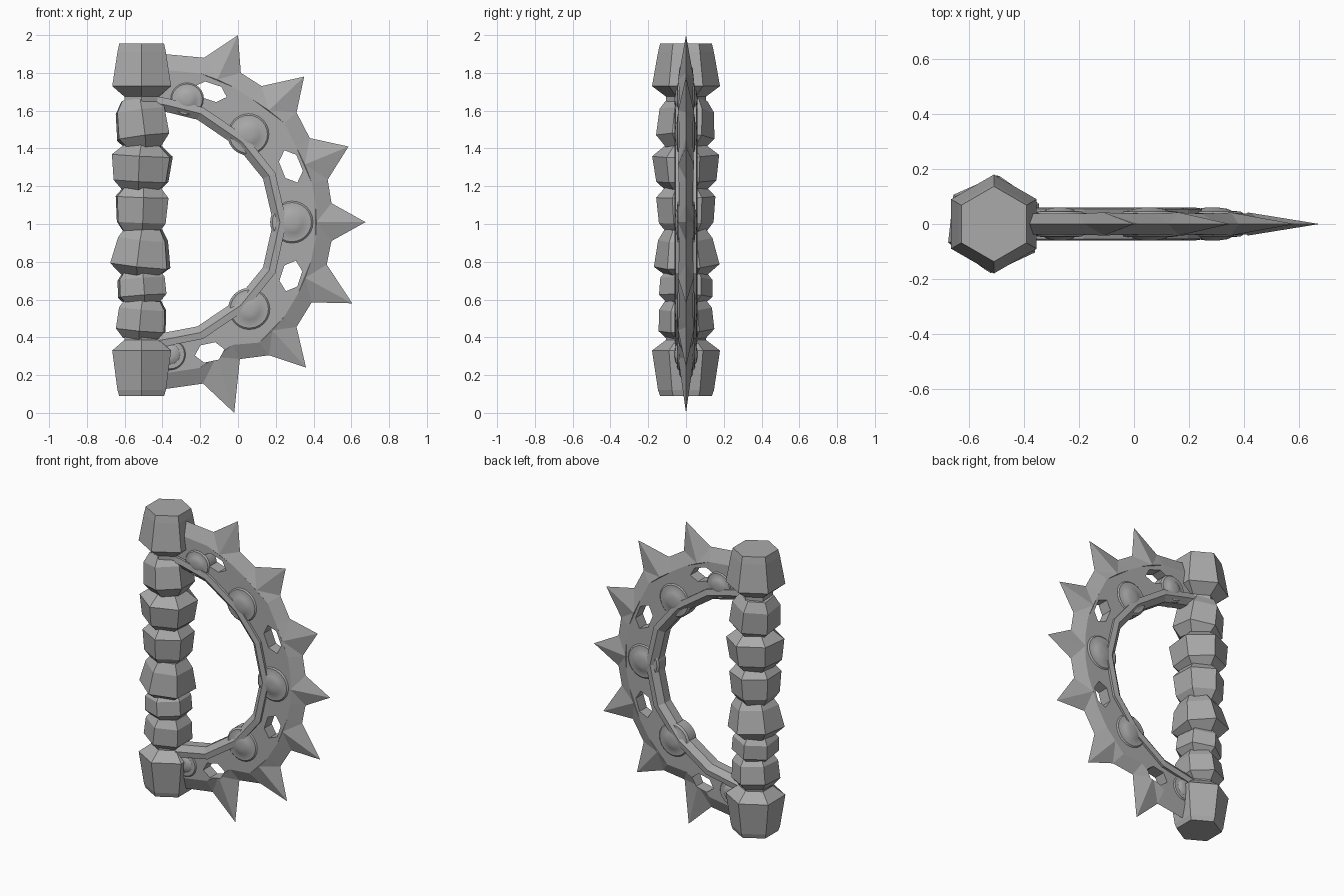
import bpy, bmesh, math
from mathutils import Vector, Matrix

if "Cube" in bpy.data.objects:
    bpy.data.objects.remove(bpy.data.objects["Cube"])

GREY = (0.4, 0.4, 0.4, 1)
metal = bpy.data.materials.new("grey_metal")
metal.use_nodes = True
metal.diffuse_color = GREY
metal.node_tree.nodes["Principled BSDF"].inputs["Base Color"].default_value = GREY

AXIS_X = -0.51                        # handle axis
CENTRE = Vector((-0.38, 0, 1.01))     # centre of the bow


def finish(name, bm):
    bmesh.ops.recalc_face_normals(bm, faces=bm.faces)
    mesh = bpy.data.meshes.new(name)
    bm.to_mesh(mesh)
    bm.free()
    mesh.materials.append(metal)
    obj = bpy.data.objects.new(name, mesh)
    bpy.context.collection.objects.link(obj)
    return obj


def bridge(bm, rings):
    """Skin closed rings of equal length and cap both ends."""
    n = len(rings[0])
    for a, b in zip(rings, rings[1:]):
        for i in range(n):
            j = (i + 1) % n
            bm.faces.new((a[i], a[j], b[j], b[i]))
    bm.faces.new(rings[0])
    bm.faces.new(rings[-1])


def turned(name, profile, sides, matrix):
    """Faceted turned part: profile of (radius, height) about local z."""
    bm = bmesh.new()
    rings = []
    for r, z in profile:
        angles = [2 * math.pi * i / sides + math.pi / 2 for i in range(sides)]
        rings.append([bm.verts.new(matrix @ Vector((r * math.cos(a), r * math.sin(a), z)))
                      for a in angles])
    bridge(bm, rings)
    return finish(name, bm)


# Handle core and end caps
at_axis = Matrix.Translation((AXIS_X, 0, 0))
turned("handle_core", [(0.105, 0.3), (0.105, 1.75)], 6, at_axis)
turned("top_cap", [(0.1, 1.67), (0.18, 1.73), (0.148, 1.91), (0.137, 1.955)], 6, at_axis)
turned("bottom_cap", [(0.137, 0.09), (0.148, 0.12), (0.18, 0.33), (0.1, 0.39)], 6, at_axis)

# Irregular grip beads: top z, bottom z, upper radius, lower radius, tilt, turn
beads = [
    (1.66, 1.40, 0.145, 0.155, -7, 4),
    (1.42, 1.17, 0.178, 0.16, 3, -5),
    (1.20, 0.95, 0.157, 0.145, 2, 3),
    (0.98, 0.72, 0.145, 0.175, 6, -6),
    (0.75, 0.58, 0.138, 0.142, -4, 5),
    (0.60, 0.39, 0.14, 0.148, 5, -3),
]
for i, (top, low, r1, r2, tilt, turn) in enumerate(beads):
    h = top - low
    m = (Matrix.Translation((AXIS_X, 0, (top + low) / 2))
         @ Matrix.Rotation(math.radians(tilt), 4, 'Y')
         @ Matrix.Rotation(math.radians(tilt / 2), 4, 'X')
         @ Matrix.Rotation(math.radians(turn), 4, 'Z'))
    turned(f"grip_bead_{i + 1}",
           [(0.1, -h / 2), (r2, -0.27 * h), (r1, 0.27 * h), (0.105, h / 2)], 6, m)

# Spiked bow plate: start, then (valley, tip, valley) per spike, then end
start, end = (-0.5, 1.91), (-0.5, 0.11)
spikes = [
    ((-0.18, 1.88), (0, 2.0), (0.015, 1.80)),
    ((0.125, 1.73), (0.35, 1.78), (0.31, 1.59)),
    ((0.38, 1.455), (0.585, 1.41), (0.475, 1.235)),
    ((0.495, 1.11), (0.675, 1.01), (0.495, 0.91)),
    ((0.47, 0.785), (0.605, 0.58), (0.39, 0.585)),
    ((0.31, 0.455), (0.36, 0.24), (0.165, 0.305)),
    ((0.01, 0.285), (-0.02, 0), (-0.185, 0.155)),
]


def flat(p):
    return Vector((p[0], 0, p[1]))


def inner(p):
    """Point under the rim on the ray from the bow centre."""
    d = flat(p) - CENTRE
    return CENTRE + d / math.hypot(d.x / 0.59, d.z / 0.615)


def inset(v, amount):
    return v + (CENTRE - v).normalized() * amount


bm = bmesh.new()
nodes = [start] + [p for a, t, b in spikes for p in (a, b)] + [end]
edge = [bm.verts.new(flat(p)) for p in nodes]
tips = [bm.verts.new(flat(t)) for a, t, b in spikes]
skins = []
for side in (-1, 1):
    def lift(v, y):
        return bm.verts.new(v + Vector((0, side * y, 0)))
    mid = [lift(inset(flat(p), 0.085), 0.038) for p in nodes]
    bore = [lift(inner(p), 0.04) for p in nodes]
    skins.append((mid, bore))
    for i in range(len(nodes) - 1):
        if i % 2:      # spike with a raised centre ridge
            a, b, tip = edge[i], edge[i + 1], tips[i // 2]
            ridge = lift(inset((a.co + b.co) / 2, 0.08), 0.042)
            for tri in ((a, tip, ridge), (tip, b, ridge), (a, ridge, mid[i]),
                        (ridge, b, mid[i + 1]), (mid[i], ridge, mid[i + 1])):
                bm.faces.new(tri)
        else:
            bm.faces.new((edge[i], edge[i + 1], mid[i + 1], mid[i]))
        bm.faces.new((mid[i], mid[i + 1], bore[i + 1], bore[i]))
(m0, b0), (m1, b1) = skins
for i in range(len(nodes) - 1):
    bm.faces.new((b0[i], b0[i + 1], b1[i + 1], b1[i]))
for i in (0, -1):
    bm.faces.new((edge[i], m0[i], b0[i], b1[i], m1[i]))
plate = finish("spiked_bow", bm)

# Six-sided slots cut through the plate: x, z, half length, half width, angle
slots = [(-0.145, 1.70, 0.09, 0.043, -18), (0.28, 1.305, 0.092, 0.05, -68),
         (0.28, 0.725, 0.085, 0.05, 72), (-0.15, 0.32, 0.08, 0.047, 12)]
bm = bmesh.new()
for x, z, length, width, angle in slots:
    turn = Matrix.Rotation(math.radians(-angle), 4, 'Y')
    rings = []
    for y in (-0.2, 0.2):
        rings.append([bm.verts.new(Vector((x, y, z)) + turn @ Vector(
            (length * math.cos(k * math.pi / 3), 0, 1.15 * width * math.sin(k * math.pi / 3))))
            for k in range(6)])
    bridge(bm, rings)
cutter = finish("slot_cutter", bm)
cutter.hide_render = True
cut = plate.modifiers.new("slots", 'BOOLEAN')
cut.operation = 'DIFFERENCE'
cut.solver = 'EXACT'
cut.object = cutter
bpy.context.view_layer.objects.active = plate
bpy.ops.object.modifier_apply(modifier=cut.name)
bpy.data.objects.remove(cutter)

# Chamfered rim along the inside of the bow
path = [(-0.5, 1.65), (-0.38, 1.63), (-0.2, 1.585), (0.02, 1.435), (0.165, 1.255), (0.222, 1.01),
        (0.165, 0.755), (0.015, 0.57), (-0.2, 0.425), (-0.38, 0.39), (-0.5, 0.37)]
section = [(-0.036, -0.03), (0, -0.06), (0.036, -0.055),
           (0.036, 0.055), (0, 0.06), (-0.036, 0.03)]
pts = [flat(p) for p in path]
bm = bmesh.new()
rings = []
for i, p in enumerate(pts):
    along = (pts[min(i + 1, len(pts) - 1)] - pts[max(i - 1, 0)]).normalized()
    out = Vector((-along.z, 0, along.x))
    rings.append([bm.verts.new(p + out * u + Vector((0, v, 0))) for u, v in section])
bridge(bm, rings)
finish("inner_rim", bm)

# Round studs on both faces of the bow
studs = [(-0.27, 1.66, 0.09), (0.055, 1.475, 0.112), (0.285, 1.01, 0.115),
         (0.06, 0.55, 0.112), (-0.36, 0.31, 0.085)]
for i, (x, z, r) in enumerate(studs):
    m = Matrix.Translation((x, 0, z)) @ Matrix.Rotation(math.pi / 2, 4, 'X')
    half = [(r, 0.036), (0.9 * r, 0.046), (0.62 * r, 0.047), (0.5 * r, 0.055), (0.2 * r, 0.06)]
    profile = [(a, -h) for a, h in reversed(half)] + half
    stud = turned(f"stud_{i + 1}", profile, 24, m)
    bpy.ops.object.select_all(action='DESELECT')
    stud.select_set(True)
    bpy.context.view_layer.objects.active = stud
    bpy.ops.object.shade_smooth_by_angle(angle=math.radians(35))
